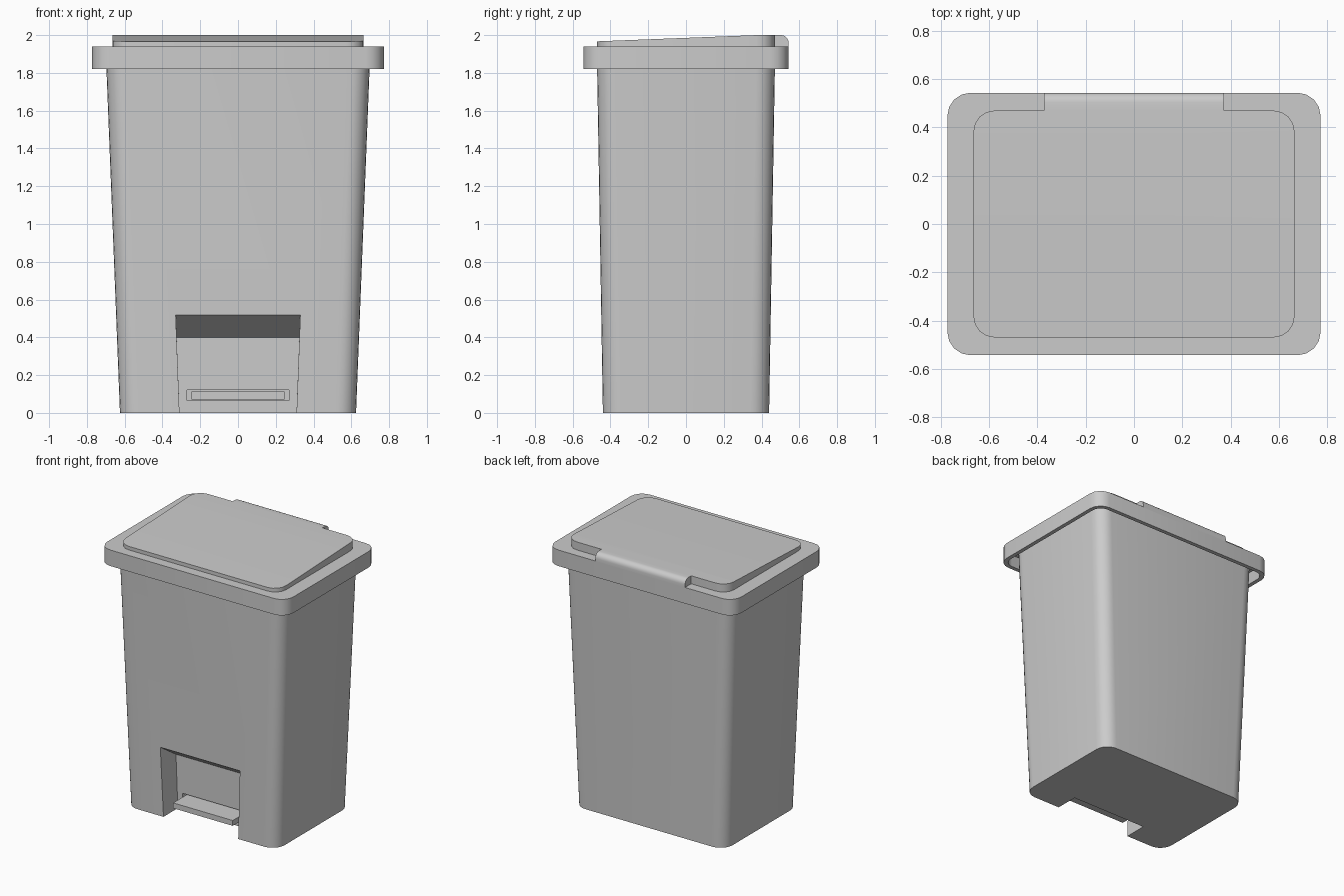
import bpy, bmesh
from math import sin, cos, pi, radians

if "Cube" in bpy.data.objects:
    bpy.data.objects.remove(bpy.data.objects["Cube"])


def outline(hx, hy, r, seg=4):
    """Counter-clockwise rounded rectangle, starting at the front right corner."""
    pts = []
    for k, (sx, sy) in enumerate([(1, -1), (1, 1), (-1, 1), (-1, -1)]):
        for i in range(seg + 1):
            a = -pi / 2 + (k + i / seg) * pi / 2
            pts.append((sx * (hx - r) + r * cos(a), sy * (hy - r) + r * sin(a)))
    return pts


def finish(bm, name):
    bmesh.ops.recalc_face_normals(bm, faces=bm.faces)
    me = bpy.data.meshes.new(name)
    bm.to_mesh(me)
    bm.free()
    ob = bpy.data.objects.new(name, me)
    bpy.context.collection.objects.link(ob)
    return ob


def loft_bm(rings):
    """Skin a stack of (points, z) rings and cap both ends."""
    bm = bmesh.new()
    loops = [[bm.verts.new((x, y, z)) for x, y in pts] for pts, z in rings]
    n = len(loops[0])
    for a, b in zip(loops, loops[1:]):
        for i in range(n):
            j = (i + 1) % n
            bm.faces.new((a[i], a[j], b[j], b[i]))
    bm.faces.new(loops[0][::-1])
    bm.faces.new(loops[-1])
    return bm


def prism_x(name, profile):
    """Symmetric solid from a (half width, y, z) profile mirrored in x."""
    bm = bmesh.new()
    left = [bm.verts.new((-w, y, z)) for w, y, z in profile]
    right = [bm.verts.new((w, y, z)) for w, y, z in profile]
    n = len(profile)
    bm.faces.new(left)
    bm.faces.new(right[::-1])
    for i in range(n):
        j = (i + 1) % n
        bm.faces.new((left[i], right[i], right[j], left[j]))
    return finish(bm, name)


def box_x(name, w, y0, y1, z0, z1):
    return prism_x(name, [(w, y0, z0), (w, y1, z0), (w, y1, z1), (w, y0, z1)])


def activate(ob):
    bpy.ops.object.select_all(action='DESELECT')
    ob.select_set(True)
    bpy.context.view_layer.objects.active = ob


def cut(ob, cutter):
    cutter.hide_render = True
    mod = ob.modifiers.new("cut", 'BOOLEAN')
    mod.operation, mod.solver, mod.object = 'DIFFERENCE', 'EXACT', cutter
    activate(ob)
    bpy.ops.object.modifier_apply(modifier=mod.name)
    bpy.data.objects.remove(cutter)


def smooth(ob, angle=30):
    activate(ob)
    bpy.ops.object.shade_smooth_by_angle(angle=radians(angle))


# tapered bin body
body = finish(loft_bm([(outline(0.625, 0.44, 0.10, 6), 0.0),
                       (outline(0.70, 0.472, 0.10, 6), 1.91)]), "bin_body")

# pedal recess with sloping ceiling, and the slot behind it
cut(body, prism_x("recess_cutter", [(0.306, -0.6, -0.1), (0.306, -0.27, -0.1),
                                    (0.325, -0.27, 0.40), (0.334, -0.6, 0.62)]))
cut(body, box_x("slot_cutter", 0.27, -0.32, -0.21, 0.065, 0.122))
smooth(body)

# pedal
box_x("pedal", 0.247, -0.415, -0.20, 0.072, 0.112)

# lid rim, an open skirt hanging over the body
rim = finish(loft_bm([(outline(0.742, 0.513, 0.07), 1.91),
                      (outline(0.742, 0.513, 0.07), 1.82),
                      (outline(0.772, 0.543, 0.095), 1.82),
                      (outline(0.772, 0.543, 0.095), 1.94)]), "lid_rim")
smooth(rim)

# raised lid panel with the hinge tab at the back
pts = outline(0.665, 0.47, 0.09)
tab = [(0.372, 0.47), (0.372, 0.543), (-0.372, 0.543), (-0.372, 0.47)]
pts = pts[:10] + tab + pts[10:]
bm = loft_bm([(pts, 1.935), (pts, 2.0)])
bmesh.ops.bisect_plane(bm, geom=bm.verts[:] + bm.edges[:] + bm.faces[:],
                       plane_co=(0, 0.375, 0), plane_no=(0, 1, 0))
for v in bm.verts:
    if v.co.z > 1.99 and v.co.y < 0.375:
        v.co.z = 2.0 - 0.033 * (0.375 - v.co.y) / 0.845
back = [e for e in bm.edges if all(v.co.y > 0.54 and v.co.z > 1.99 for v in e.verts)]
bmesh.ops.bevel(bm, geom=back, offset=0.04, segments=5, profile=0.5, affect='EDGES')
smooth(finish(bm, "lid_panel"))
